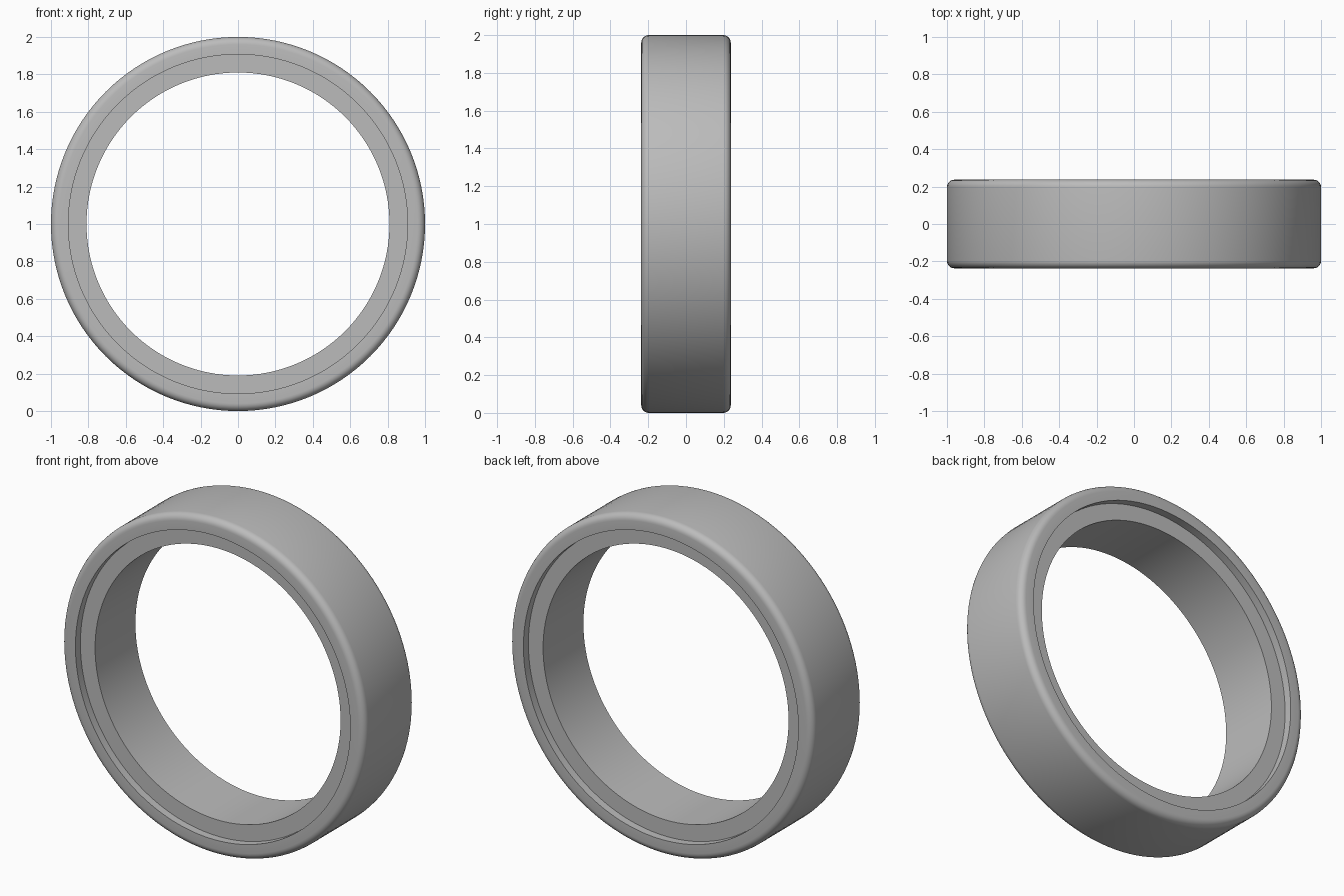
import bpy, bmesh, math
from mathutils import Matrix, Vector

cube = bpy.data.objects.get("Cube")
if cube:
    bpy.data.objects.remove(cube, do_unlink=True)

OUTER, LIP, BORE = 1.0, 0.907, 0.81
HALF, RECESS, ROUND = 0.237, 0.047, 0.04
SEGMENTS, ARC = 128, 6

# Grey material
grey = bpy.data.materials.new("plain grey")
grey.use_nodes = True
colour = (0.5, 0.5, 0.5, 1)
grey.diffuse_color = colour
grey.node_tree.nodes["Principled BSDF"].inputs["Base Color"].default_value = colour

# Half cross-section (radius, y): stepped bore, flat lip, rounded outer edge
half = [(BORE, HALF - RECESS), (LIP, HALF - RECESS), (LIP, HALF)]
for i in range(ARC + 1):
    a = math.pi / 2 * (1 - i / ARC)
    half.append((OUTER - ROUND + ROUND * math.cos(a),
                 HALF - ROUND + ROUND * math.sin(a)))
section = half + [(r, -y) for r, y in reversed(half)]

# Sweep the closed section around the y axis
bm = bmesh.new()
rings = []
for s in range(SEGMENTS):
    turn = Matrix.Rotation(math.tau * s / SEGMENTS, 3, 'Y')
    rings.append([bm.verts.new(turn @ Vector((r, y, 0)) + Vector((0, 0, OUTER)))
                  for r, y in section])
for s, ring in enumerate(rings):
    after = rings[(s + 1) % SEGMENTS]
    for i in range(len(section)):
        j = (i + 1) % len(section)
        bm.faces.new((ring[i], ring[j], after[j], after[i]))
bmesh.ops.recalc_face_normals(bm, faces=bm.faces)
mesh = bpy.data.meshes.new("stepped_ring")
bm.to_mesh(mesh)
bm.free()
mesh.materials.append(grey)
ring_object = bpy.data.objects.new("stepped_ring", mesh)
bpy.context.collection.objects.link(ring_object)

# Smooth curves, crisp steps
bpy.context.view_layer.objects.active = ring_object
ring_object.select_set(True)
bpy.ops.object.shade_smooth_by_angle(angle=math.radians(35))
